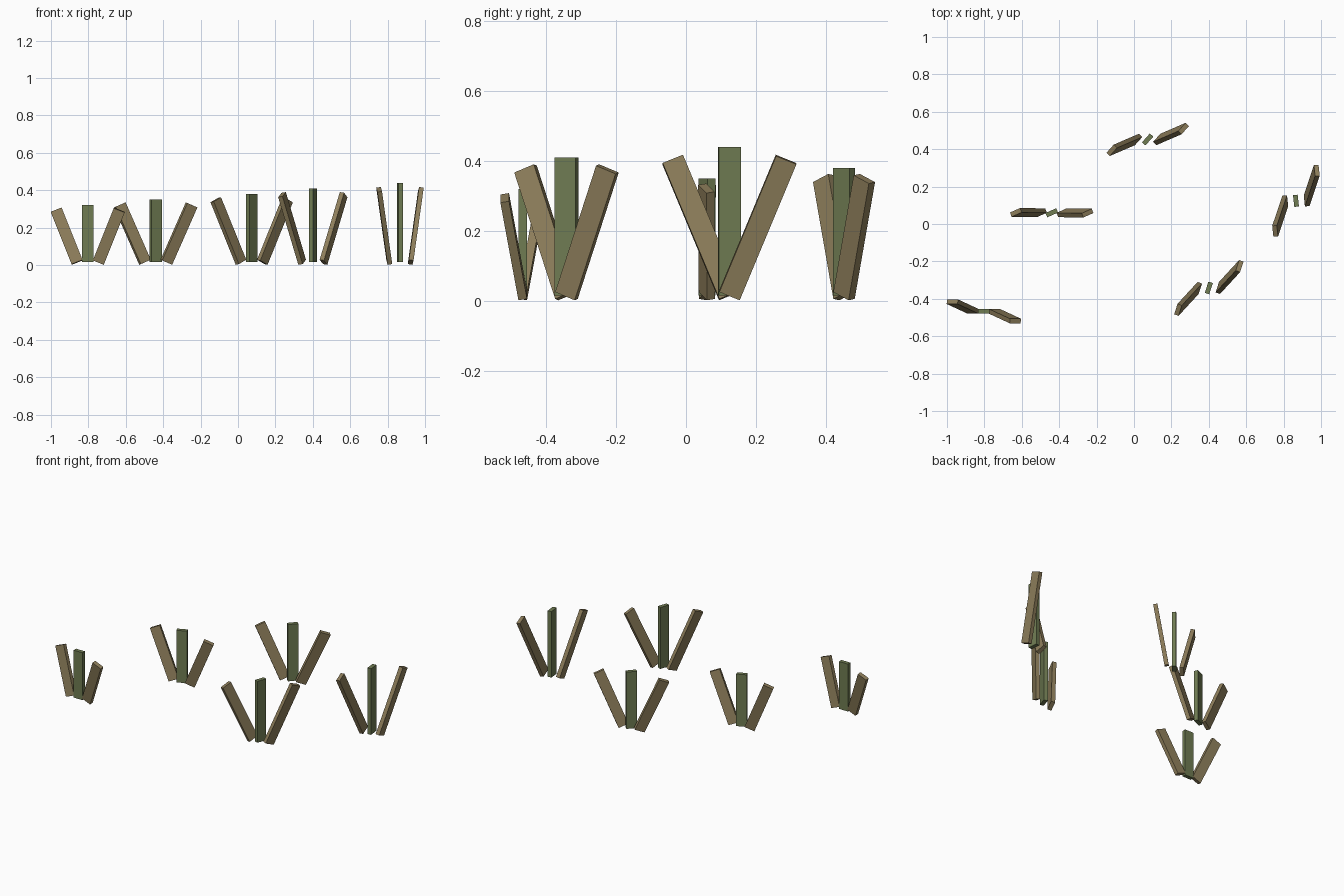
import bpy
from mathutils import Euler, Vector

if "Cube" in bpy.data.objects:
    bpy.data.objects.remove(bpy.data.objects["Cube"], do_unlink=True)

BLADE_WIDTH, BLADE_DEPTH = 0.063, 0.025
BASE_Z = 0.015
SPREAD = 0.057        # distance from stem to each side blade
LEAN_X, LEAN_Y = 0.17, 0.38
YAW_STEP = 0.42       # each clump is turned a little further


def make_material(name, color):
    mat = bpy.data.materials.new(name)
    mat.use_nodes = True
    mat.diffuse_color = color
    mat.node_tree.nodes["Principled BSDF"].inputs["Base Color"].default_value = color
    return mat


def blade(name, base, length, rotation, mat):
    """Flat-sided blade that pivots at the centre of its foot."""
    bpy.ops.mesh.primitive_cube_add(size=1)
    obj = bpy.context.object
    obj.name = obj.data.name = name
    turn = Euler(rotation, 'XYZ').to_matrix()
    for v in obj.data.vertices:
        local = Vector((v.co.x * BLADE_WIDTH, v.co.y * BLADE_DEPTH,
                        (v.co.z + 0.5) * length))
        v.co = turn @ local
    obj.location = base
    obj.data.materials.append(mat)
    return obj


green = make_material("moss green", (0.16, 0.20, 0.085, 1))
straw = make_material("dry straw brown", (0.27, 0.21, 0.105, 1))

# Grass clumps: one upright stem between two splayed dry blades
clumps = [(-0.803, -0.467), (-0.44, 0.06), (0.073, 0.452),
          (0.40, -0.342), (0.866, 0.124)]

for i, (x, y) in enumerate(clumps):
    length = 0.305 + 0.03 * i
    yaw = YAW_STEP * i
    blade(f"clump_{i + 1}_stem", (x, y, BASE_Z), length, (0, 0, yaw), green)
    for side, label in ((-1, "right"), (1, "left")):
        blade(f"clump_{i + 1}_{label}_blade", (x + side * SPREAD, y, BASE_Z),
              length, (side * LEAN_X, side * LEAN_Y, yaw), straw)
